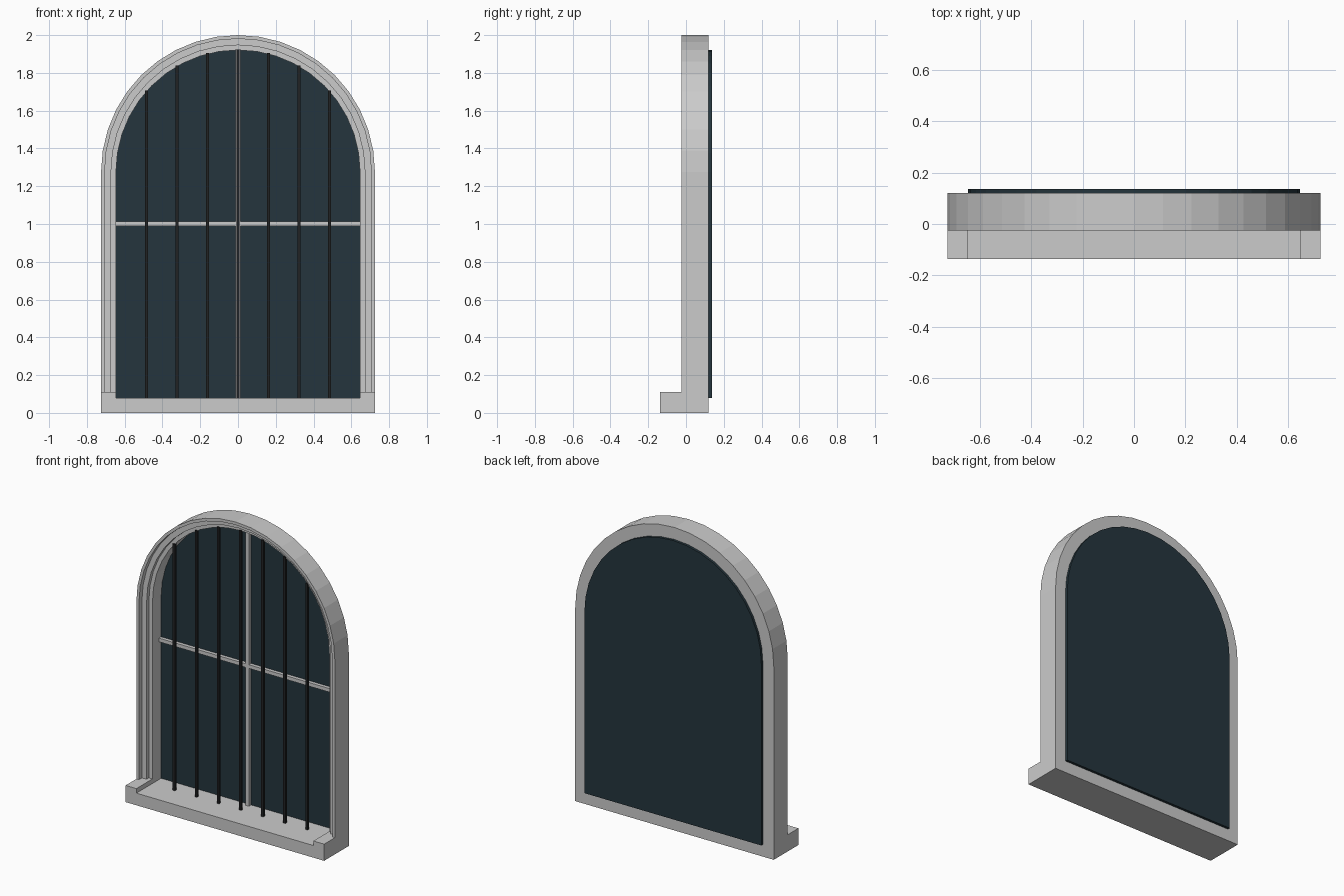
import bpy, bmesh, math

if "Cube" in bpy.data.objects:
    bpy.data.objects.remove(bpy.data.objects["Cube"])

SPRING = 1.275      # height where the arch starts
R_OUT, R_IN = 0.725, 0.646
SEGS = 20
SILL_TOP, BLOCK_TOP = 0.08, 0.11


def material(name, color):
    m = bpy.data.materials.new(name)
    m.diffuse_color = (*color, 1)
    m.use_nodes = True
    m.node_tree.nodes["Principled BSDF"].inputs["Base Color"].default_value = m.diffuse_color
    return m


def finish(name, bm, mat=None):
    bmesh.ops.recalc_face_normals(bm, faces=bm.faces)
    me = bpy.data.meshes.new(name)
    bm.to_mesh(me)
    bm.free()
    ob = bpy.data.objects.new(name, me)
    bpy.context.collection.objects.link(ob)
    if mat:
        me.materials.append(mat)
    return ob


def arch(r, bottom):
    """Outline in x, z: up one side, over the half circle, down the other."""
    pts = [(-r, bottom)]
    for i in range(SEGS + 1):
        a = math.pi * (1 - i / SEGS)
        pts.append((r * math.cos(a), SPRING + r * math.sin(a)))
    return pts + [(r, bottom)]


def extrude(name, outline, y0, y1, mat=None):
    bm = bmesh.new()
    f = bm.faces.new([bm.verts.new((x, y0, z)) for x, z in outline])
    res = bmesh.ops.extrude_face_region(bm, geom=[f], use_keep_orig=True)
    bmesh.ops.translate(bm, vec=(0, y1 - y0, 0),
                        verts=[v for v in res["geom"] if isinstance(v, bmesh.types.BMVert)])
    return finish(name, bm, mat)


def box(name, x0, x1, y0, y1, z0, z1, mat=None):
    return extrude(name, [(x0, z0), (x1, z0), (x1, z1), (x0, z1)], y0, y1, mat)


glass_mat = material("dark_glass", (0.018, 0.036, 0.047))
iron_mat = material("dark_iron", (0.015, 0.016, 0.017))

# Stepped surround swept up the jambs and over the arch
profile = [(R_OUT, 0.12), (R_OUT, -0.025), (0.706, -0.025), (0.706, 0.006),
           (0.672, 0.006), (0.672, 0.03), (R_IN, 0.03), (R_IN, 0.12)]
bm = bmesh.new()
rings = [[bm.verts.new((x, y, z)) for x, z in arch(r, BLOCK_TOP)] for r, y in profile]
for a, b in zip(rings, rings[1:] + rings[:1]):
    for i in range(len(a) - 1):
        bm.faces.new((a[i], a[i + 1], b[i + 1], b[i]))
for end in (0, -1):
    bm.faces.new([ring[end] for ring in rings])
finish("arched_surround", bm)

# Sill with raised end blocks
extrude("sill", [(-R_OUT, 0), (R_OUT, 0), (R_OUT, BLOCK_TOP), (R_IN, BLOCK_TOP),
                 (R_IN, SILL_TOP), (-R_IN, SILL_TOP), (-R_IN, BLOCK_TOP),
                 (-R_OUT, BLOCK_TOP)], -0.137, 0.12)

# Glass pane behind the surround
extrude("glass_pane", arch(R_IN, SILL_TOP), 0.12, 0.137, glass_mat)

# Mullion and cross rail against the glass
box("mullion", -0.012, 0.012, 0.097, 0.12, SILL_TOP, SPRING + R_IN)
box("cross_rail", -R_IN, R_IN, 0.097, 0.12, 0.99, 1.014)

# Iron security bars
for i in range(-3, 4):
    x = i * 0.1615
    top = SPRING + math.sqrt(R_IN ** 2 - x * x) + 0.004
    box("iron_bar", x - 0.008, x + 0.008, 0.022, 0.038, SILL_TOP, top, iron_mat)
